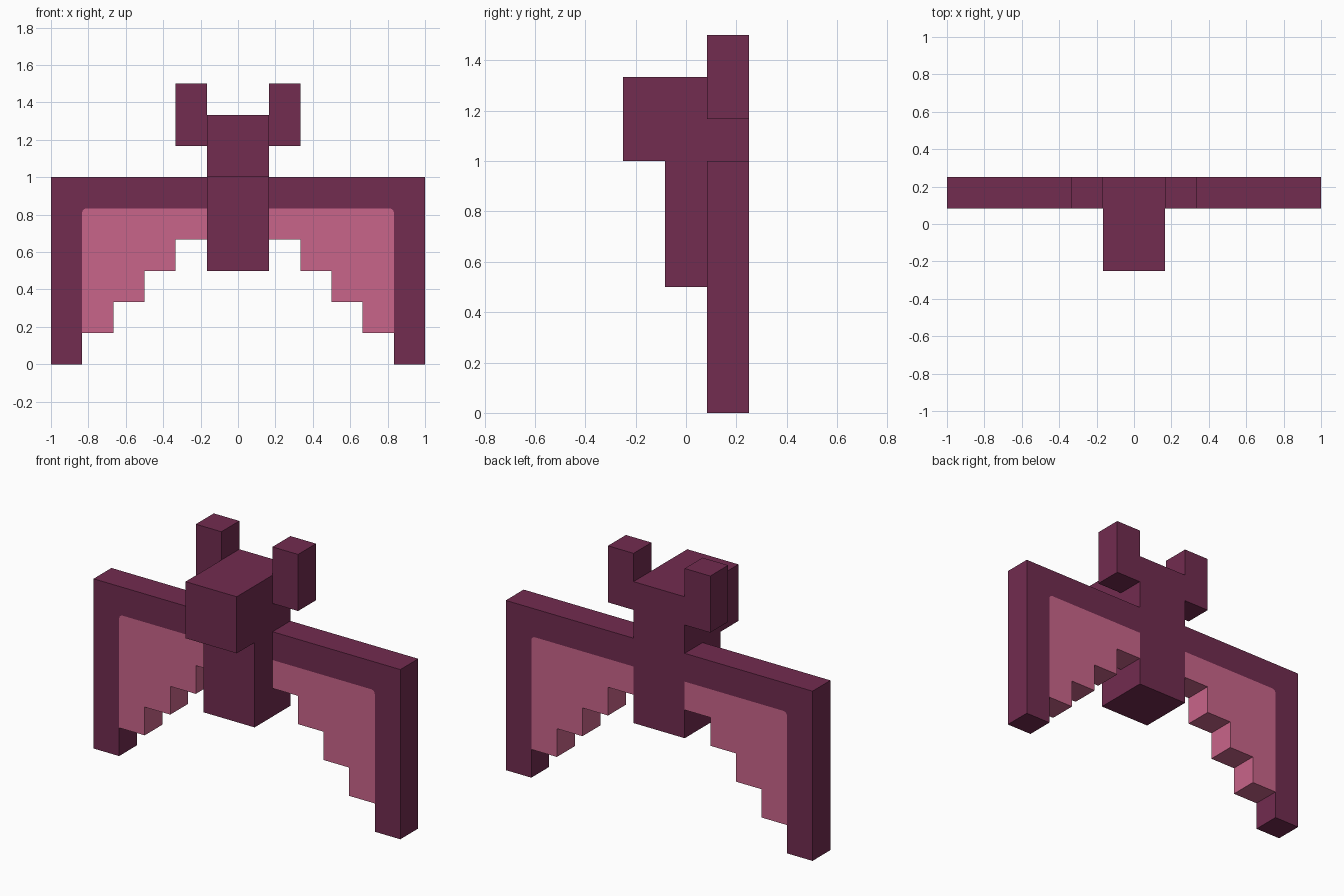
import bpy, bmesh, math
from mathutils import Vector

if "Cube" in bpy.data.objects:
    bpy.data.objects.remove(bpy.data.objects["Cube"])

U = 1 / 6  # grid unit of the blocky design


def material(name, rgb):
    m = bpy.data.materials.new(name)
    m.diffuse_color = (*rgb, 1)
    m.use_nodes = True
    m.node_tree.nodes["Principled BSDF"].inputs["Base Color"].default_value = m.diffuse_color
    return m


PLUM = material("dark plum", (0.168, 0.025, 0.080))
PINK = material("rose pink", (0.584, 0.130, 0.254))


def prism(name, outline, axis, start, end, mat, mirror=False):
    """Extrude a 2D outline (other two axes, z last) along x or y, in grid units."""
    bm = bmesh.new()
    place = (lambda a, z: (start, a, z)) if axis == 0 else (lambda a, z: (a, start, z))
    face = bm.faces.new([bm.verts.new(Vector(place(a, z)) * U) for a, z in outline])
    out = bmesh.ops.extrude_face_region(bm, geom=[face])
    move = Vector((0, 0, 0))
    move[axis] = (end - start) * U
    bmesh.ops.translate(bm, vec=move, verts=[v for v in out["geom"] if isinstance(v, bmesh.types.BMVert)])
    bmesh.ops.recalc_face_normals(bm, faces=bm.faces)
    mesh = bpy.data.meshes.new(name)
    bm.to_mesh(mesh)
    bm.free()
    mesh.materials.append(mat)
    obj = bpy.data.objects.new(name, mesh)
    bpy.context.collection.objects.link(obj)
    if mirror:
        obj.modifiers.new("Mirror", "MIRROR").use_mirror_merge = False
    return obj


# Head and body: one side profile, the head overhanging in front
prism("head_and_body",
      [(-0.5, 3), (1.5, 3), (1.5, 8), (-1.5, 8), (-1.5, 6), (-0.5, 6)],
      0, -1, 1, PLUM)

# Ears
prism("ears", [(1, 7), (2, 7), (2, 9), (1, 9)], 1, 0.5, 1.5, PLUM, True)

# Slightly rounded corner shared by wing frame and membrane
R = 0.14
corner = [(5 - R + R * math.sin(t * math.pi / 8), 5 - R + R * math.cos(t * math.pi / 8))
          for t in range(5)]

# Wing frames: top bar and outer post
prism("wing_frames", [(1, 5)] + corner + [(5, 0), (6, 0), (6, 6), (1, 6)],
      1, 0.5, 1.5, PLUM, True)

# Wing membranes with a stepped lower edge
steps = []
for x in range(4, 0, -1):
    steps += [(x + 1, 5 - x), (x, 5 - x)]
prism("wing_membranes", [(1, 5)] + corner + steps, 1, 0.5, 1.5, PINK, True)
